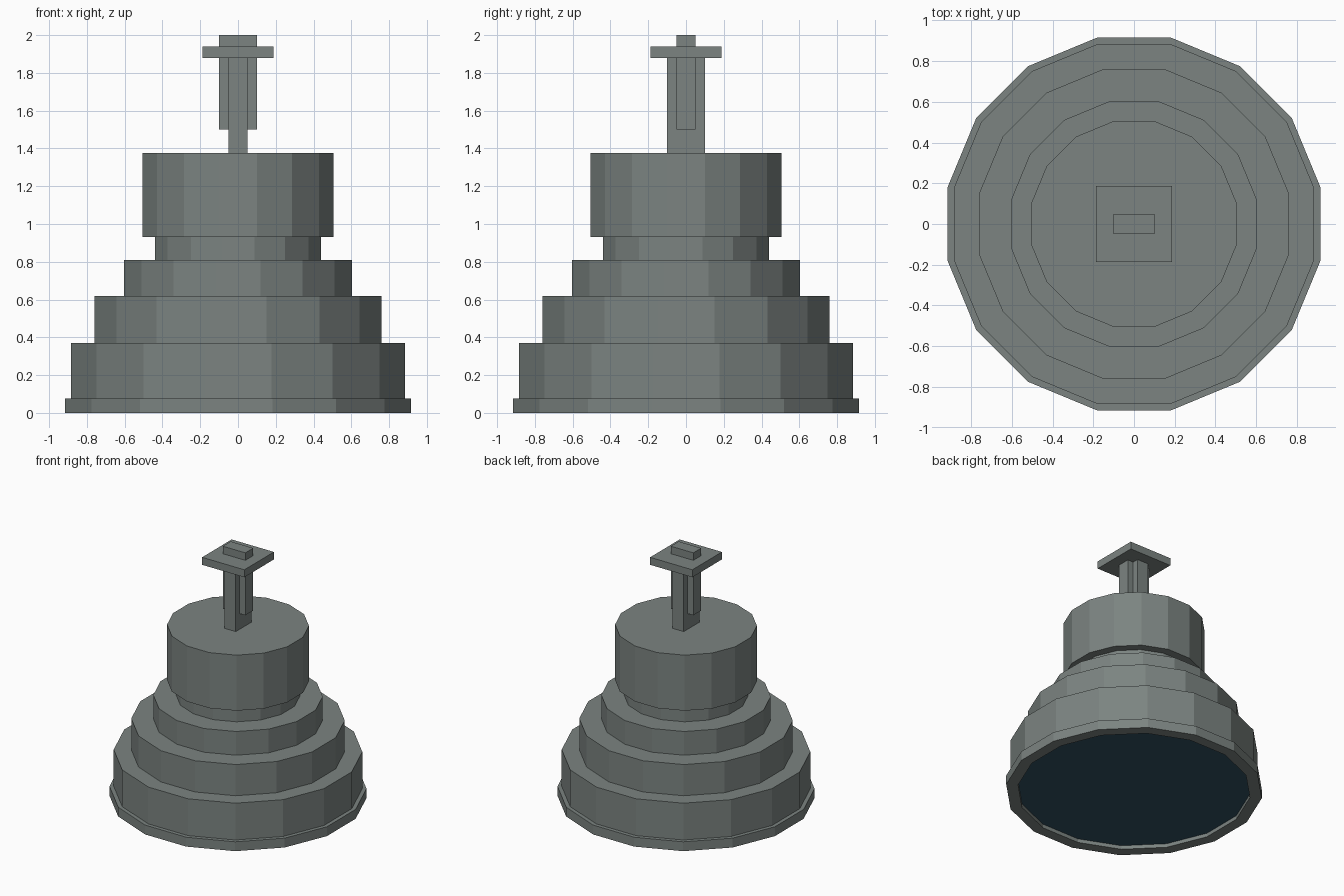
import bpy, bmesh, math

if "Cube" in bpy.data.objects:
    bpy.data.objects.remove(bpy.data.objects["Cube"], do_unlink=True)

SIDES = 16


def make_material(name, rgb):
    mat = bpy.data.materials.new(name)
    mat.use_nodes = True
    colour = (*rgb, 1.0)
    mat.diffuse_color = colour
    mat.node_tree.nodes["Principled BSDF"].inputs["Base Color"].default_value = colour
    return mat


stone = make_material("stone grey", (0.20, 0.23, 0.22))
dark = make_material("dark blue", (0.03, 0.08, 0.12))


def finish(name, bm, mat):
    bmesh.ops.recalc_face_normals(bm, faces=bm.faces)
    mesh = bpy.data.meshes.new(name)
    bm.to_mesh(mesh)
    bm.free()
    mesh.materials.append(mat)
    obj = bpy.data.objects.new(name, mesh)
    bpy.context.collection.objects.link(obj)
    return obj


def ring_of_verts(bm, apothem, z):
    # Half-step offset puts a flat side towards each axis
    r = apothem / math.cos(math.pi / SIDES)
    angles = [(i + 0.5) * math.tau / SIDES for i in range(SIDES)]
    return [bm.verts.new((r * math.cos(a), r * math.sin(a), z)) for a in angles]


def turned(name, profile, mat, closed=False):
    """Sweep (apothem, z) points around z; cap the ends unless closed."""
    bm = bmesh.new()
    rings = [ring_of_verts(bm, a, z) for a, z in profile]
    pairs = list(zip(rings, rings[1:]))
    if closed:
        pairs.append((rings[-1], rings[0]))
    else:
        bm.faces.new(rings[0])
        bm.faces.new(rings[-1])
    for low, high in pairs:
        for i in range(SIDES):
            j = (i + 1) % SIDES
            bm.faces.new((low[i], low[j], high[j], high[i]))
    return finish(name, bm, mat)


def box(name, half_x, half_y, z0, z1, mat):
    bm = bmesh.new()
    bmesh.ops.create_cube(bm, size=2)
    for v in bm.verts:
        v.co = (v.co.x * half_x, v.co.y * half_y, z1 if v.co.z > 0 else z0)
    return finish(name, bm, mat)


# Hollow foot ring with the recessed dark underside
turned("foot_ring", [(0.83, 0), (0.915, 0), (0.915, 0.075), (0.83, 0.075)], stone, closed=True)
turned("underside_panel", [(0.83, 0.03), (0.83, 0.038)], dark)

# Stepped body with the overhanging drum
turned("stepped_body", [
    (0.885, 0.07), (0.885, 0.37),
    (0.76, 0.37), (0.76, 0.62),
    (0.603, 0.62), (0.603, 0.81),
    (0.44, 0.81), (0.44, 0.93),
    (0.505, 0.93), (0.505, 1.375)], stone)

# Crossed post carrying a square plate
box("post", 0.05, 0.10, 1.37, 1.89, stone)
box("post_crosspiece", 0.10, 0.05, 1.50, 2.0, stone)
box("top_plate", 0.187, 0.187, 1.88, 1.94, stone)
